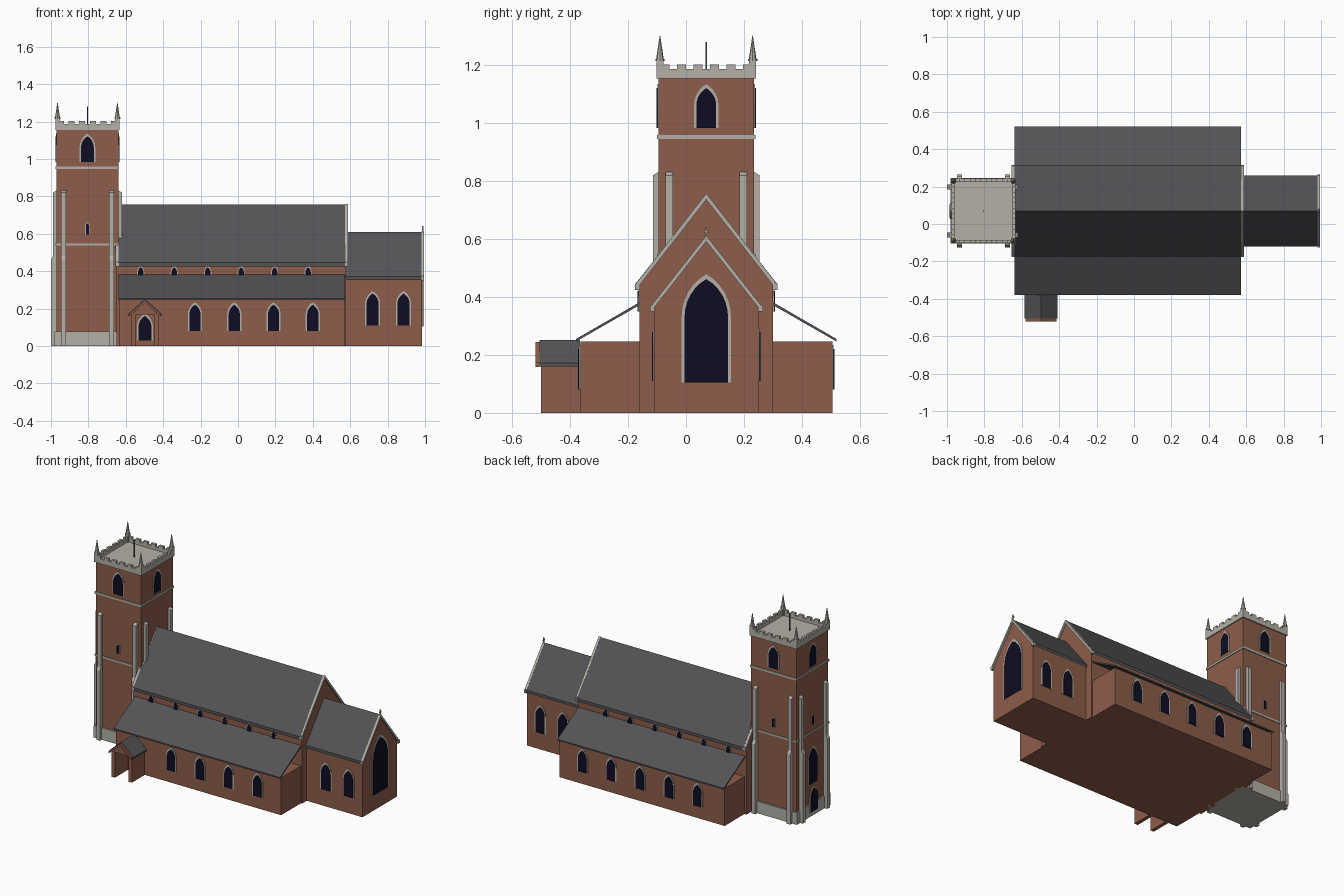
import bpy, bmesh
from math import pi, sin, cos, radians
from mathutils import Matrix

cube = bpy.data.objects.get("Cube")
if cube:
    bpy.data.objects.remove(cube, do_unlink=True)


def material(name, rgb):
    m = bpy.data.materials.new(name)
    m.use_nodes = True
    m.diffuse_color = (*rgb, 1)
    m.node_tree.nodes["Principled BSDF"].inputs["Base Color"].default_value = (*rgb, 1)
    return m


BRICK = material("red brick", (0.27, 0.11, 0.07))
STONE = material("pale stone", (0.45, 0.435, 0.385))
SLATE = material("grey slate", (0.088, 0.088, 0.096))
GLASS = material("dark blue glass", (0.004, 0.004, 0.017))


def finish(name, bm, mat, loc=(0, 0, 0), turn=0):
    bmesh.ops.recalc_face_normals(bm, faces=bm.faces)
    me = bpy.data.meshes.new(name)
    bm.to_mesh(me)
    bm.free()
    me.materials.append(mat)
    ob = bpy.data.objects.new(name, me)
    ob.location = loc
    ob.rotation_euler.z = turn * pi / 2
    bpy.context.collection.objects.link(ob)
    return ob


def prism(name, pts, axis, a, b, mat, loc=(0, 0, 0), turn=0):
    """Extrude a profile (horizontal, z) from a to b along x or y."""
    bm = bmesh.new()
    ends = []
    for d in (a, b):
        ends.append([bm.verts.new((d, h, z) if axis == "x" else (h, d, z)) for h, z in pts])
        bm.faces.new(ends[-1])
    for i in range(len(pts)):
        j = (i + 1) % len(pts)
        bm.faces.new((ends[0][i], ends[0][j], ends[1][j], ends[1][i]))
    return finish(name, bm, mat, loc, turn)


def box(name, x, y, z, mat, loc=(0, 0, 0), turn=0):
    pts = [(x[0], z[0]), (x[1], z[0]), (x[1], z[1]), (x[0], z[1])]
    return prism(name, pts, "y", y[0], y[1], mat, loc, turn)


def chevron(name, half, eave, ridge, t, axis, a, b, mat, loc):
    pts = [(-half, eave), (0, ridge), (half, eave),
           (half, eave - t), (0, ridge - t), (-half, eave - t)]
    return prism(name, pts, axis, a, b, mat, loc)


def house(name, half, wall, apex, a, b, loc):
    pts = [(-half, 0), (half, 0), (half, wall), (0, apex), (-half, wall)]
    return prism(name, pts, "x", a, b, BRICK, loc)


def arch(w, h):
    """Pointed arch outline standing on zero."""
    spring = h - w * sin(radians(60))
    right = [(w * cos(radians(10 * i)) - w / 2, spring + w * sin(radians(10 * i)))
             for i in range(7)]
    left = [(-x, z) for x, z in reversed(right[:-1])]
    return [(-w / 2, 0), (w / 2, 0)] + right + left


EAST, NORTH, WEST, SOUTH = range(4)


def window(name, x, y, z, w, h, turn, f=0.008):
    prism(name + "_surround", arch(w + 2 * f, h + 1.7 * f), "x", -0.003, 0.004, STONE, (x, y, z), turn)
    prism(name + "_pane", arch(w, h), "x", -0.003, 0.007, GLASS, (x, y, z), turn)


CY = 0.07
AXIS = (0, CY, 0)

# Nave
house("nave_walls", 0.23, 0.445, 0.735, -0.65, 0.578, AXIS)
chevron("nave_roof", 0.245, 0.445, 0.755, 0.02, "x", -0.64, 0.575, SLATE, AXIS)
for name, a, b in (("west", -0.655, -0.635), ("east", 0.572, 0.587)):
    chevron(f"nave_{name}_coping", 0.24, 0.45, 0.758, 0.022, "x", a, b, STONE, AXIS)
    for s in (-1, 1):
        y = sorted((s * 0.228, s * 0.246))
        box(f"nave_{name}_kneeler", (a, b), y, (0.425, 0.447), STONE, AXIS)

# Chancel
house("chancel_walls", 0.18, 0.365, 0.592, 0.57, 0.985, AXIS)
chevron("chancel_roof", 0.19, 0.37, 0.61, 0.018, "x", 0.57, 0.984, SLATE, AXIS)
chevron("chancel_coping", 0.188, 0.373, 0.612, 0.02, "x", 0.98, 0.995, STONE, AXIS)
for s in (-1, 1):
    y = sorted((s * 0.178, s * 0.195))
    box("chancel_kneeler", (0.98, 0.995), y, (0.35, 0.372), STONE, AXIS)
box("gable_cross_stem", (0.985, 0.991), (-0.003, 0.003), (0.6, 0.642), STONE, AXIS)
box("gable_cross_arm", (0.985, 0.991), (-0.01, 0.01), (0.622, 0.628), STONE, AXIS)
window("east_window", 0.985, CY, 0.105, 0.15, 0.357, EAST, 0.01)

# Aisles, with thin lean-to roofs
for s, side, turn in ((-1, "south", SOUTH), (1, "north", NORTH)):
    box(f"{side}_aisle_walls", (-0.635, 0.57), sorted((s * 0.2, s * 0.435)), (0, 0.247), BRICK, AXIS)
    slope = [(s * 0.225, 0.385), (s * 0.45, 0.255), (s * 0.45, 0.246), (s * 0.225, 0.375)]
    prism(f"{side}_aisle_roof", slope, "x", -0.64, 0.573, SLATE, AXIS)
    for i in range(4 if s < 0 else 5):
        window(f"{side}_aisle_window", 0.4 - 0.21 * i, CY + s * 0.435, 0.08, 0.06, 0.14, turn)
    for i in range(6):
        window(f"{side}_clerestory_window", 0.375 - 0.179 * i, CY + s * 0.23, 0.35, 0.028, 0.07, turn, 0.005)
    for x in (0.72, 0.885):
        window(f"{side}_chancel_window", x, CY + s * 0.18, 0.11, 0.065, 0.17, turn)

# South porch
PORCH = (-0.4975, 0, 0)
for s in (-1, 1):
    box("porch_wall", sorted((s * 0.05, s * 0.073)), (-0.5, -0.36), (0, 0.17), BRICK, PORCH)
prism("porch_gable", [(-0.07, 0.168), (0.07, 0.168), (0, 0.235)], "y", -0.5, -0.49, BRICK, PORCH)
chevron("porch_roof", 0.0875, 0.172, 0.252, 0.012, "y", -0.506, -0.366, SLATE, PORCH)
chevron("porch_coping", 0.083, 0.174, 0.245, 0.015, "y", -0.52, -0.506, BRICK, PORCH)
window("porch_door", -0.4975, -0.365, 0.03, 0.07, 0.13, SOUTH)

# Tower
TX = -0.805
TOWER = (TX, CY, 0)
R = 0.165


def slab(name, r, z0, z1, mat):
    box(name, (-r, r), (-r, r), (z0, z1), mat, TOWER)


slab("tower_plinth", 0.175, 0, 0.078, STONE)
slab("tower_shaft", R, 0.07, 1.16, BRICK)
slab("tower_lower_band", 0.17, 0.537, 0.549, STONE)
slab("tower_upper_band", 0.17, 0.946, 0.96, STONE)
slab("tower_roof", 0.172, 1.155, 1.167, STONE)

buttress = [(0.155, 0), (0.195, 0), (0.195, 0.46), (0.184, 0.48),
            (0.184, 0.82), (0.16, 0.835)]
for k in range(4):
    for d in (-0.128, 0.128):
        prism("tower_buttress", buttress, "y", d - 0.013, d + 0.013, STONE, TOWER, k)
    box("parapet_wall", (0.155, 0.172), (-0.172, 0.155), (1.16, 1.187), STONE, TOWER, k)
    for i in range(6):
        y = -0.1425 + 0.057 * i
        box("parapet_merlon", (0.155, 0.172), (y - 0.016, y + 0.016), (1.185, 1.203), STONE, TOWER, k)
    # Corner pinnacle: square foot, collar and octagonal spirelet
    foot = (0.148, 0.172)
    box("pinnacle_foot", foot, foot, (1.16, 1.215), STONE, TOWER, k)
    for r0, r1, z, h in ((0.016, 0.016, 1.218, 0.008), (0.013, 0.001, 1.262, 0.08)):
        bm = bmesh.new()
        bmesh.ops.create_cone(bm, cap_ends=True, segments=8, radius1=r0, radius2=r1, depth=h,
                              matrix=Matrix.Translation((0.16, 0.16, z)))
        finish("pinnacle_spire", bm, STONE, TOWER, k)
    # Openings on this face
    ox, oy = cos(k * pi / 2) * R, sin(k * pi / 2) * R
    window("belfry_window", TX + ox, CY + oy, 0.983, 0.068, 0.138, k)
    if k != EAST:
        window("stair_slit", TX + ox, CY + oy, 0.597, 0.016, 0.058, k, 0.004)

window("west_window", TX - R, CY, 0.21, 0.085, 0.23, WEST)
window("west_door", TX - R - 0.01, CY, 0.03, 0.07, 0.15, WEST)
box("flagpole", (-0.003, 0.003), (-0.003, 0.003), (1.16, 1.28), SLATE, TOWER)
